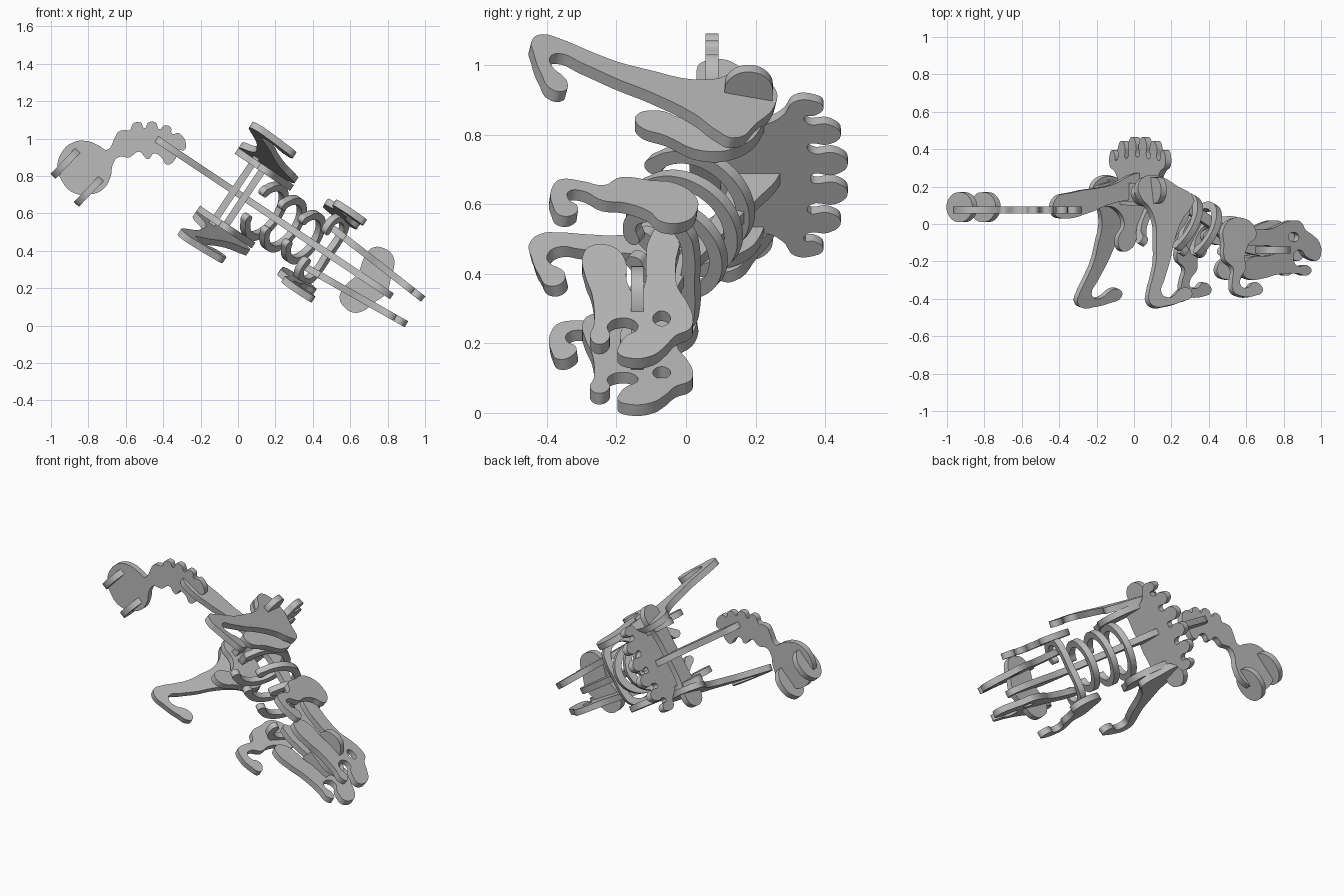
import bpy
import math
from mathutils import Vector, Matrix

if "Cube" in bpy.data.objects:
    bpy.data.objects.remove(bpy.data.objects["Cube"], do_unlink=True)

THICK = 0.037
TILT = math.atan(0.668)
ALONG = Vector((math.cos(TILT), 0, -math.sin(TILT)))   # tail to head
SIDE = Vector((math.sin(TILT), 0, math.cos(TILT)))     # across the body
UP = Vector((0, 1, 0))                                 # belly to back
BASE = Vector((0, 0, 0.706))

wood = bpy.data.materials.new("plain grey")
wood.use_nodes = True
grey = (0.5, 0.5, 0.5, 1)
wood.diffuse_color = grey
wood.node_tree.nodes["Principled BSDF"].inputs["Base Color"].default_value = grey


def plate(name, outline, origin, u, v, holes=()):
    """Flat cut-out with a smooth outline, lying in the plane of u and v."""
    curve = bpy.data.curves.new(name, 'CURVE')
    curve.dimensions = '2D'
    curve.fill_mode = 'BOTH'
    curve.extrude = THICK / 2
    curve.resolution_u = 5
    for loop in (outline, *holes):
        spline = curve.splines.new('BEZIER')
        spline.bezier_points.add(len(loop) - 1)
        for point, (a, b) in zip(spline.bezier_points, loop):
            point.co = (a, b, 0)
            point.handle_left_type = point.handle_right_type = 'AUTO'
        spline.use_cyclic_u = True
    obj = bpy.data.objects.new(name, curve)
    bpy.context.collection.objects.link(obj)
    bpy.ops.object.select_all(action='DESELECT')
    obj.select_set(True)
    bpy.context.view_layer.objects.active = obj
    bpy.ops.object.convert(target='MESH')
    obj = bpy.context.view_layer.objects.active
    w = u.cross(v).normalized()
    frame = Matrix((u, v, w)).transposed().to_4x4()
    frame.translation = origin
    obj.data.transform(frame)
    obj.data.materials.clear()
    obj.data.materials.append(wood)
    bpy.ops.object.shade_smooth_by_angle(angle=math.radians(35))


def ellipse(cx, cy, rx, ry, count=8):
    steps = [2 * math.pi * i / count for i in range(count)]
    return [(cx + rx * math.cos(a), cy + ry * math.sin(a)) for a in steps]


def mirrored(half):
    return half + [(-a, b) for a, b in reversed(half) if a > 0.001]


# Spine with neck and root of the tail
spine = [(-.52, .05), (-.52, .13), (-.4, .17), (-.15, .21), (0, .27), (.06, .27),
         (.2, .2), (.4, .09), (.63, -.02), (.8, -.04), (.95, -.08), (.99, -.13),
         (.95, -.18), (.8, -.17), (.65, -.13), (.45, 0), (.25, .09), (.05, .13),
         (-.15, .11), (-.3, .06), (-.45, .03)]
plate("spine", spine, BASE, ALONG, UP)

# Scalloped tail with a round club
tail = [(-.7, .94), (-.66, 1.0), (-.64, 1.035), (-.605, 1.045), (-.578, 1.045),
        (-.56, 1.08), (-.52, 1.085), (-.5, 1.055), (-.48, 1.085), (-.44, 1.085),
        (-.42, 1.05), (-.395, 1.07), (-.36, 1.06), (-.352, 1.025), (-.32, 1.03),
        (-.295, 1.01), (-.28, .98), (-.285, .94), (-.32, .935), (-.335, .89),
        (-.38, .86), (-.41, .9), (-.45, .92), (-.48, .89), (-.53, .93), (-.58, .9),
        (-.64, .9), (-.67, .86), (-.68, .8), (-.72, .73), (-.8, .7), (-.88, .71),
        (-.94, .77), (-.965, .85), (-.94, .93), (-.88, .98), (-.8, .985), (-.74, .96)]
plate("tail", tail, Vector((0, .075, 0)), Vector((1, 0, 0)), Vector((0, 0, 1)))

# Discs crossing the club
diagonal = Vector((.69, 0, .72)).normalized()
for label, x, z in (("outer", -.92, .87), ("inner", -.795, .72)):
    plate("club_disc_" + label, ellipse(0, .09, .1, .08), Vector((x, 0, z)), diagonal, UP)

# Hip plate with its fan of rounded fingers
hip = [(0, .36), (.012, .36), (.014, .43), (.05, .465), (.088, .43), (.09, .36),
       (.115, .35), (.118, .41), (.15, .445), (.187, .41), (.19, .35), (.212, .34),
       (.218, .37), (.245, .395), (.268, .365), (.265, .31), (.22, .28), (.19, .23),
       (.2, .17), (.19, .12), (.1, .1), (0, .1)]
plate("hip_fan", mirrored(hip), BASE + ALONG * .04, SIDE, UP)

# Crossbar that carries the hind legs
crossbar = [(0, .22), (.15, .225), (.25, .25), (.3, .235), (.325, .18), (.3, .125),
            (.25, .11), (.15, .12), (0, .12)]
plate("hip_crossbar", mirrored(crossbar), BASE - ALONG * .025, SIDE, UP)

# Shoulder arch and ribs, square to the sloping spine
rib_up = ALONG * .45 + UP * .89
shoulder = [(0, .07), (.1, .07), (.17, .05), (.205, 0), (.215, -.06), (.19, -.13),
            (.14, -.16), (.08, -.14), (.09, -.11), (.14, -.12), (.165, -.095),
            (.175, -.04), (.15, .01), (.1, .03), (0, .025)]
plate("shoulder_arch", mirrored(shoulder), BASE + ALONG * .56 - UP * .03, SIDE, rib_up)

for number, (s, y, size) in enumerate(((.17, .03, .18), (.29, 0, .175), (.42, -.035, .165))):
    sweep = [math.radians(152 * i / 8) for i in range(9)]
    half = [(.95 * size * math.sin(a), size * math.cos(a)) for a in sweep]
    inner = size - .042
    half += [(.95 * inner * math.sin(a), inner * math.cos(a)) for a in reversed(sweep)]
    plate(f"rib_{number + 1}", mirrored(half), BASE + ALONG * s + UP * y, SIDE, rib_up)

# Horizontal plate across the head
brow = [(0, .77), (.1, .75), (.16, .76), (.19, .81), (.185, .87), (.15, .905),
        (.08, .93), (0, .955)]
plate("head_cross_plate", mirrored(brow), BASE - UP * .14, SIDE, ALONG)

# Outlines of the paired parts
hind_leg = [(-.13, .2), (-.08, .25), (.02, .25), (.12, .2), (.22, .13), (.2, .09),
            (.13, .02), (.06, -.1), (.02, -.2), (-.03, -.3), (-.06, -.37), (-.03, -.395),
            (.02, -.385), (.05, -.36), (.08, -.345), (.13, -.355), (.135, -.385),
            (.06, -.42), (-.03, -.44), (-.11, -.445), (-.145, -.415), (-.135, -.36),
            (-.1, -.28), (-.07, -.2), (-.055, -.1), (-.045, 0), (-.07, .08), (-.12, .14)]
pelvis = [(-.13, .18), (-.06, .22), (.08, .22), (.2, .15), (.22, .05), (.14, -.06),
          (.09, -.135), (.03, -.14), (.01, -.08), (.05, 0), (0, .08), (-.1, .11)]
front_leg = [(.42, -.04), (.47, .02), (.55, .03), (.62, -.01), (.63, -.07), (.58, -.11),
             (.55, -.18), (.55, -.24), (.51, -.3), (.515, -.335), (.56, -.34),
             (.59, -.315), (.63, -.32), (.65, -.36), (.6, -.385), (.5, -.385),
             (.46, -.36), (.46, -.3), (.47, -.24), (.42, -.19), (.42, -.1)]
skull = [(.52, -.07), (.55, -.03), (.7, -.03), (.8, -.025), (.88, .005), (.95, .02),
         (1.0, .01), (1.03, -.03), (1.08, -.06), (1.125, -.1), (1.135, -.16),
         (1.11, -.195), (1.07, -.19), (1.03, -.17), (1.0, -.14), (.96, -.15),
         (.95, -.195), (.98, -.225), (1.04, -.22), (1.07, -.25), (1.04, -.275),
         (.98, -.265), (.84, -.27), (.75, -.29), (.65, -.295), (.61, -.27), (.61, -.22),
         (.66, -.18), (.8, -.165), (.84, -.14), (.8, -.12), (.68, -.115), (.58, -.105)]
eye = ellipse(.95, -.07, .035, .025)

for label, sign in (("left", 1), ("right", -1)):
    # Legs splay outward towards the feet
    plate("hind_leg_" + label, hind_leg, BASE + SIDE * sign * .258,
          ALONG, UP - SIDE * sign * .21)
    plate("pelvis_" + label, pelvis, BASE + SIDE * sign * .185, ALONG, UP)
    plate("front_leg_" + label, front_leg, BASE + SIDE * sign * .205,
          ALONG, UP - SIDE * sign * .12)
    # Skull sides close in towards the snout
    plate("skull_" + label, skull, BASE + SIDE * sign * .165,
          ALONG - SIDE * sign * .074, UP, [eye])
